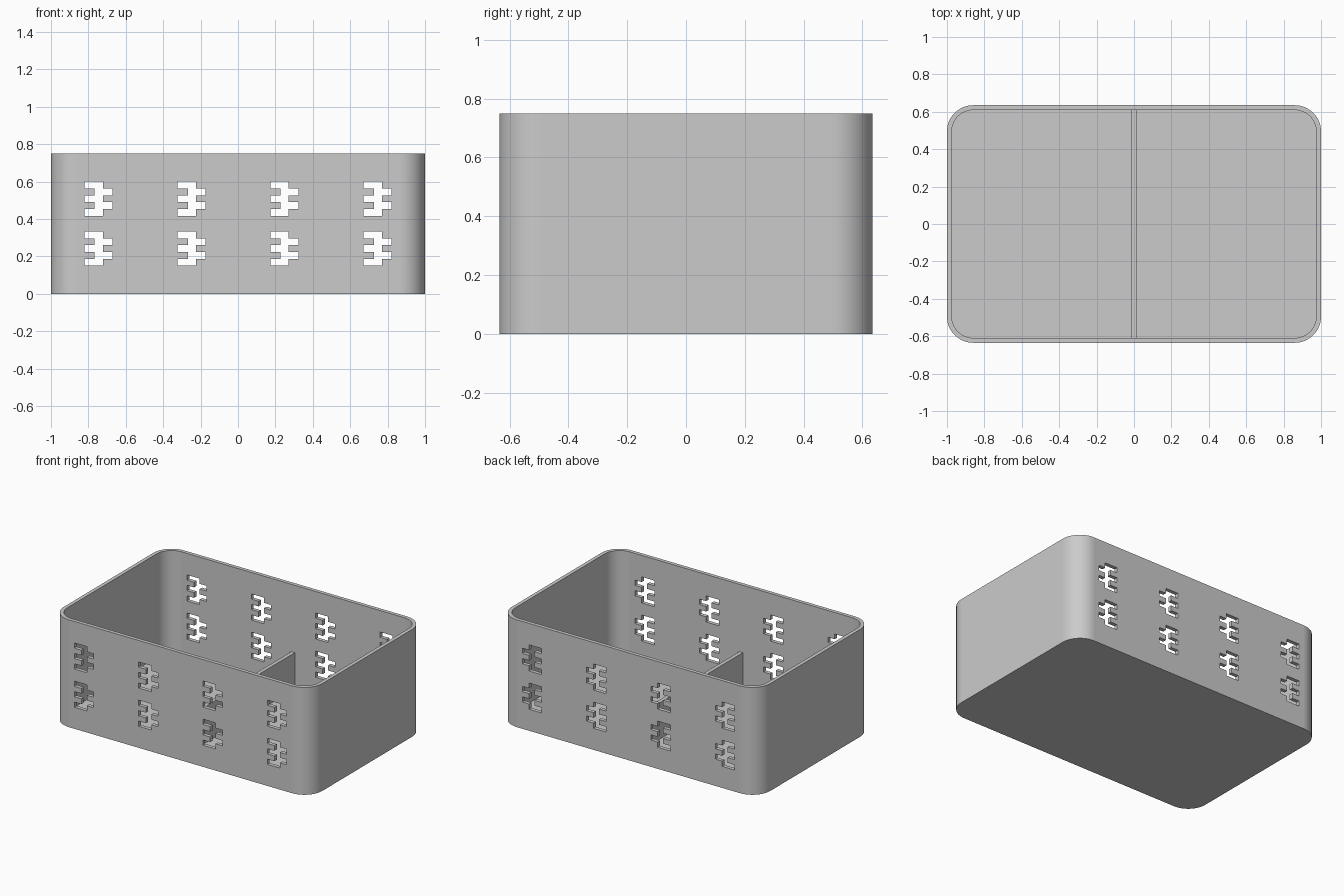
import bpy, bmesh
from math import pi, sin, cos, radians

if "Cube" in bpy.data.objects:
    bpy.data.objects.remove(bpy.data.objects["Cube"], do_unlink=True)

HALF_X, HALF_Y, HEIGHT = 1.0, 0.635, 0.75
WALL, RADIUS = 0.026, 0.14

grey = bpy.data.materials.new("plain grey")
grey.use_nodes = True
colour = (0.6, 0.6, 0.6, 1)
grey.diffuse_color = colour
grey.node_tree.nodes["Principled BSDF"].inputs["Base Color"].default_value = colour


def rounded_rect(hx, hy, r, steps=16):
    """Outline of a rectangle with round corners."""
    corners = [(1, 1), (-1, 1), (-1, -1), (1, -1)]
    points = []
    for i, (sx, sy) in enumerate(corners):
        for k in range(steps + 1):
            a = (i + k / steps) * pi / 2
            points.append((sx * (hx - r) + r * cos(a), sy * (hy - r) + r * sin(a)))
    return points


def add_prism(bm, points, direction):
    """Extrude a closed 3D outline along a direction."""
    face = bm.faces.new([bm.verts.new(p) for p in points])
    new = bmesh.ops.extrude_face_region(bm, geom=[face])["geom"]
    verts = [v for v in new if isinstance(v, bmesh.types.BMVert)]
    bmesh.ops.translate(bm, verts=verts, vec=direction)


def make_object(name, prisms):
    bm = bmesh.new()
    for points, direction in prisms:
        add_prism(bm, points, direction)
    bmesh.ops.recalc_face_normals(bm, faces=bm.faces)
    mesh = bpy.data.meshes.new(name)
    bm.to_mesh(mesh)
    bm.free()
    mesh.materials.append(grey)
    obj = bpy.data.objects.new(name, mesh)
    bpy.context.collection.objects.link(obj)
    return obj


def cut(obj, cutter):
    mod = obj.modifiers.new("cut", "BOOLEAN")
    mod.operation, mod.solver, mod.object = "DIFFERENCE", "EXACT", cutter
    bpy.context.view_layer.objects.active = obj
    bpy.ops.object.modifier_apply(modifier=mod.name)
    bpy.data.objects.remove(cutter, do_unlink=True)


def slot_outline(cx, top):
    """Five stacked bars, stepping left and right by turns."""
    row, rows = 0.0365, 5
    left, right = [], []
    for i in range(rows):
        x0, x1 = (-0.075, 0.023) if i % 2 == 0 else (-0.02, 0.075)
        for z in (top - i * row, top - (i + 1) * row):
            left.append((cx + x0, -1, z))
            right.append((cx + x1, -1, z))
    return right + left[::-1]


# Open box with a floor
outer = [(x, y, 0) for x, y in rounded_rect(HALF_X, HALF_Y, RADIUS)]
inner = [(x, y, WALL) for x, y in
         rounded_rect(HALF_X - WALL, HALF_Y - WALL, RADIUS - WALL)]
box = make_object("box", [(outer, (0, 0, HEIGHT))])
cut(box, make_object("cavity_cutter", [(inner, (0, 0, 1))]))

# Stepped slots through the front and back walls
slots = [(slot_outline(cx, top), (0, 2, 0))
         for cx in (-0.746, -0.248, 0.248, 0.746) for top in (0.6, 0.333)]
cut(box, make_object("slot_cutter", slots))

# Smooth round corners, flat walls
box.data.shade_smooth()
box.data.set_sharp_from_angle(angle=radians(30))
for face in box.data.polygons:
    if max(abs(c) for c in face.normal) > 0.9999:
        face.use_smooth = False

# Low divider across the middle
t, y = 0.013, HALF_Y - WALL + 0.005
base = [(-t, -y, 0.01), (t, -y, 0.01), (t, y, 0.01), (-t, y, 0.01)]
make_object("divider", [(base, (0, 0, 0.27))])
